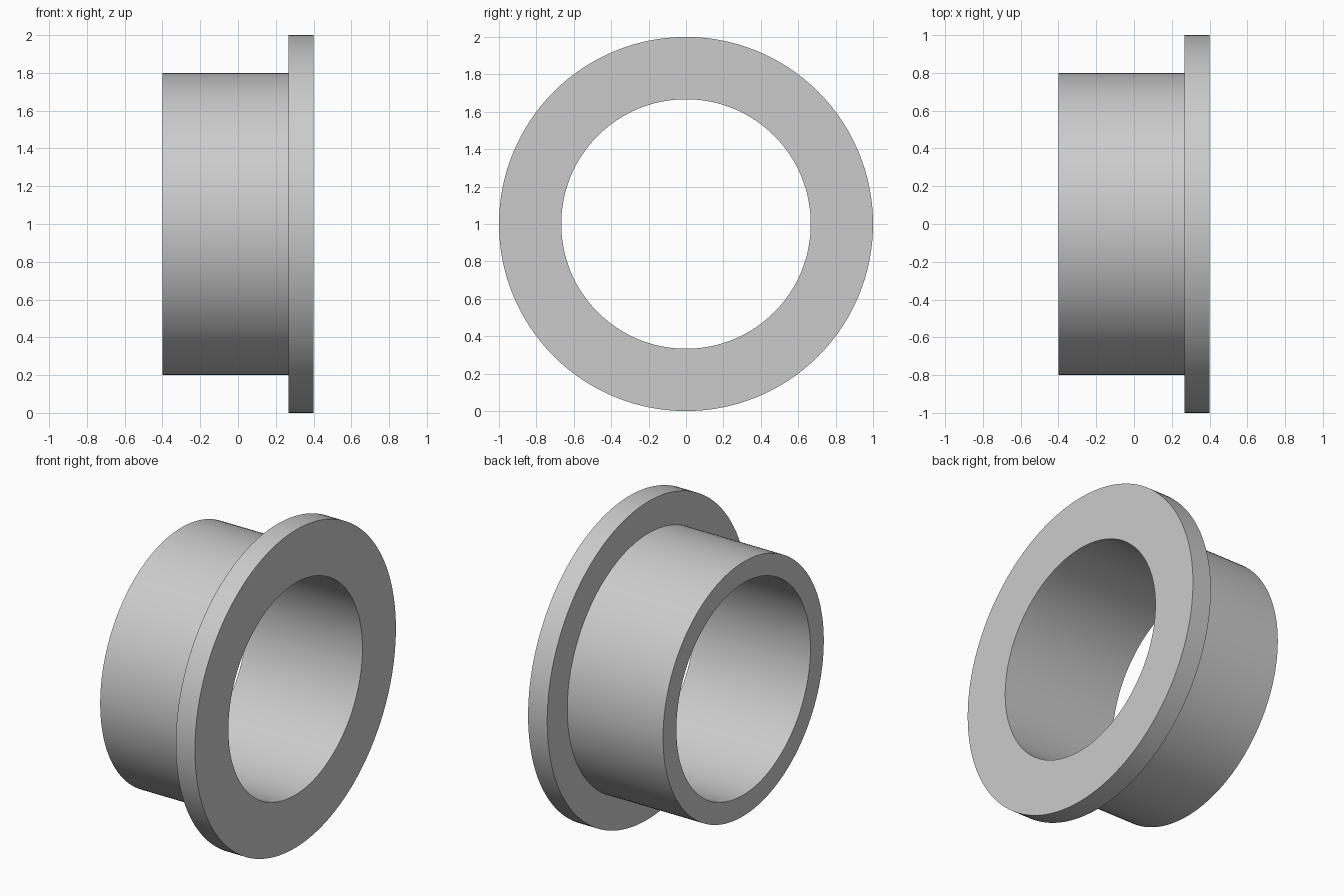
import bpy
import bmesh
import math
from mathutils import Matrix, Vector

cube = bpy.data.objects.get("Cube")
if cube:
    bpy.data.objects.remove(cube, do_unlink=True)

SEGMENTS = 128
HALF_LENGTH = 0.4
FLANGE_BACK = 0.267
BORE_RADIUS = 0.667
SLEEVE_RADIUS = 0.8
FLANGE_RADIUS = 1.0

# Plain grey material
grey = bpy.data.materials.new("light_grey")
grey.use_nodes = True
colour = (0.6, 0.6, 0.6, 1)
grey.diffuse_color = colour
grey.node_tree.nodes["Principled BSDF"].inputs["Base Color"].default_value = colour

# Closed cross-section of the sleeve and flange: (x, radius)
profile = [
    (-HALF_LENGTH, BORE_RADIUS),
    (-HALF_LENGTH, SLEEVE_RADIUS),
    (FLANGE_BACK, SLEEVE_RADIUS),
    (FLANGE_BACK, FLANGE_RADIUS),
    (HALF_LENGTH, FLANGE_RADIUS),
    (HALF_LENGTH, BORE_RADIUS),
]

# Revolve the cross-section about the x axis
bm = bmesh.new()
rings = []
for i in range(SEGMENTS):
    turn = Matrix.Rotation(math.tau * i / SEGMENTS, 3, "X")
    rings.append([bm.verts.new(turn @ Vector((x, 0, r))) for x, r in profile])
for i, ring in enumerate(rings):
    following = rings[(i + 1) % SEGMENTS]
    for j in range(len(profile)):
        k = (j + 1) % len(profile)
        bm.faces.new((ring[j], ring[k], following[k], following[j]))
bmesh.ops.recalc_face_normals(bm, faces=bm.faces)

mesh = bpy.data.meshes.new("flanged_bushing")
bm.to_mesh(mesh)
bm.free()
mesh.materials.append(grey)

# Stand the bushing on the ground
bushing = bpy.data.objects.new("flanged_bushing", mesh)
bushing.location.z = FLANGE_RADIUS
bpy.context.collection.objects.link(bushing)

# Smooth walls with crisp rims
bpy.ops.object.select_all(action="DESELECT")
bushing.select_set(True)
bpy.context.view_layer.objects.active = bushing
bpy.ops.object.shade_smooth_by_angle(angle=math.radians(30))
